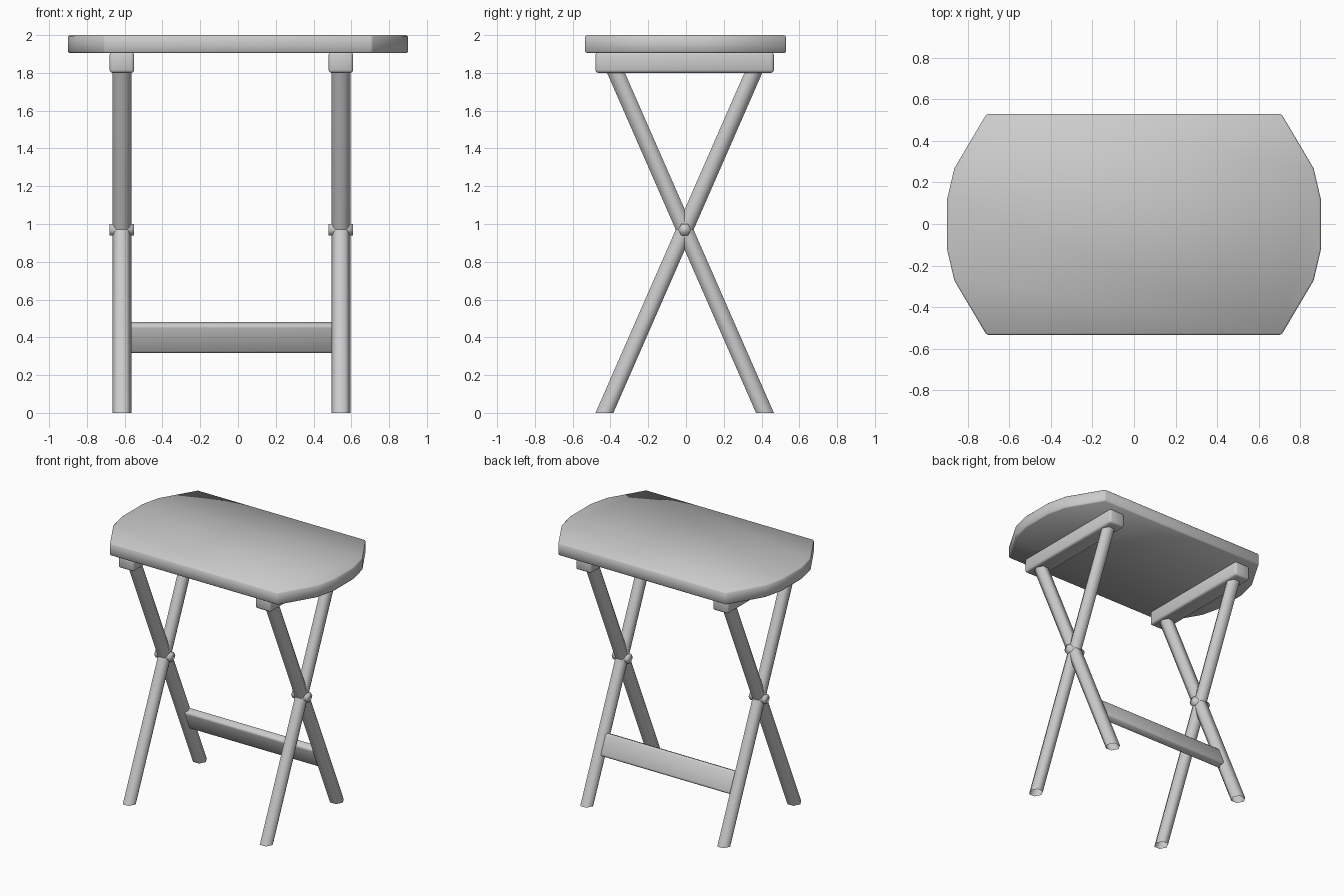
import bpy
import bmesh
from math import atan, cos, pi, sin
from mathutils import Matrix, Vector

default = bpy.data.objects.get("Cube")
if default:
    bpy.data.objects.remove(default, do_unlink=True)

grey = bpy.data.materials.new("plain_grey")
grey.use_nodes = True
grey.diffuse_color = (0.6, 0.6, 0.6, 1)
grey.node_tree.nodes["Principled BSDF"].inputs["Base Color"].default_value = grey.diffuse_color

MID_Y = -0.007      # centre line of the frame
PIVOT_Z = 0.97      # height where the legs cross
SLOPE = 0.438       # sideways lean of a leg per unit of height
SIDES = {"right": -0.615, "left": 0.545}


def finish(name, bm, bevel=0, segments=1):
    """Turn a bmesh into a smooth, softly bevelled grey object."""
    bmesh.ops.recalc_face_normals(bm, faces=bm.faces)
    for face in bm.faces:
        face.smooth = True
    mesh = bpy.data.meshes.new(name)
    bm.to_mesh(mesh)
    bm.free()
    mesh.materials.append(grey)
    obj = bpy.data.objects.new(name, mesh)
    bpy.context.collection.objects.link(obj)
    if bevel:
        mod = obj.modifiers.new("soft_edges", "BEVEL")
        mod.width = bevel
        mod.segments = segments
        mod.limit_method = "ANGLE"
    return obj


def loft(name, start, end, capped=True, bevel=0):
    """Join two matching rings of points into a prism."""
    bm = bmesh.new()
    a = [bm.verts.new(p) for p in start]
    b = [bm.verts.new(p) for p in end]
    n = len(a)
    for i in range(n):
        j = (i + 1) % n
        bm.faces.new((a[i], a[j], b[j], b[i]))
    if capped:
        bm.faces.new(a[::-1])
        bm.faces.new(b)
    return finish(name, bm, bevel)


def block(name, size, centre, tilt=0, bevel=0.015):
    bm = bmesh.new()
    matrix = (Matrix.Translation(centre) @ Matrix.Rotation(tilt, 4, "X")
              @ Matrix.Diagonal((*size, 1)))
    bmesh.ops.create_cube(bm, size=1, matrix=matrix)
    return finish(name, bm, bevel, 2)


def hexagon(radius):
    return [(radius * cos(i * pi / 3), radius * sin(i * pi / 3)) for i in range(6)]


# Table top with faceted rounded ends
quarter = [(0.71, 0.532), (0.865, 0.27), (0.9, 0.12)]
half = quarter + [(x, -y) for x, y in reversed(quarter)]
outline = half + [(-x, -y) for x, y in half]
loft("table_top",
     [(x, y - 0.002, 1.905) for x, y in outline],
     [(x, y - 0.002, 2.0) for x, y in outline], bevel=0.008)

# Crossed legs, open tubes cut level with the floor
tilt = atan(SLOPE)


def leg_ring(x, lean, z):
    y = MID_Y + lean * SLOPE * (z - PIVOT_Z)
    return [(x + u, y + v / cos(tilt), z) for u, v in hexagon(0.05)]


for side, x in SIDES.items():
    for end, lean in (("front", 1), ("back", -1)):
        loft(f"{end}_{side}_leg", leg_ring(x, lean, 0),
             leg_ring(x, lean, 1.81), capped=False)

    # Pivot pin through the crossing
    pin = [[(x + dx, MID_Y + u, PIVOT_Z + v) for u, v in hexagon(0.035)]
           for dx in (-0.065, 0.065)]
    loft(f"{side}_pivot_pin", *pin)

    # Rail under the table top
    block(f"{side}_top_rail", (0.13, 0.945, 0.11), (x, MID_Y, 1.855))

# Stretcher between the back feet, leaning with the legs
bar_z = 0.4
bar_y = MID_Y + SLOPE * (PIVOT_Z - bar_z)
block("back_stretcher", (1.12, 0.06, 0.165),
      Vector((sum(SIDES.values()) / 2, bar_y, bar_z)), tilt, 0.015)
